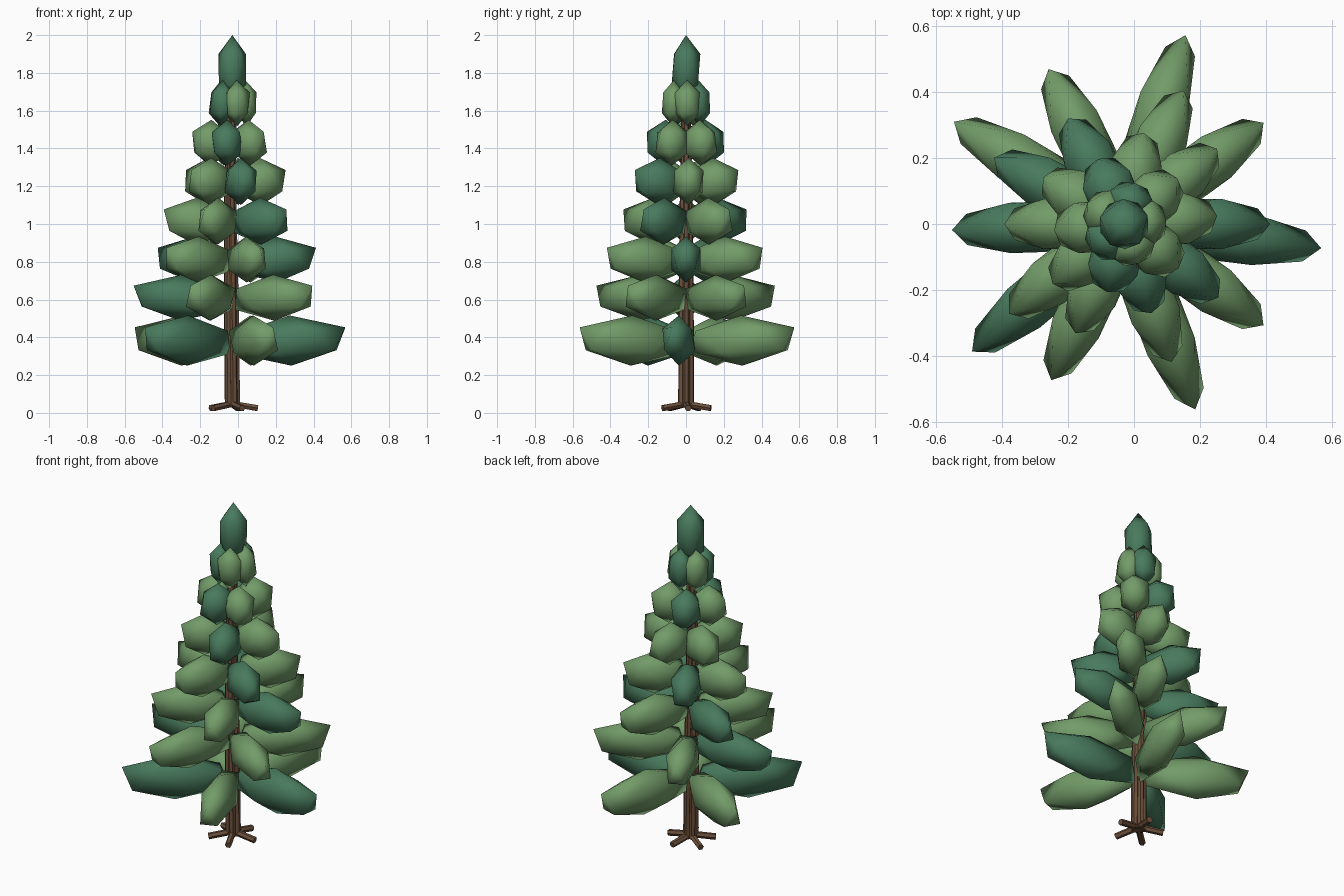
import bpy
import math
from mathutils import Matrix, Vector

if "Cube" in bpy.data.objects:
    bpy.data.objects.remove(bpy.data.objects["Cube"])

AXIS = Vector((-0.03, 0.0, 0.0))   # trunk centre line


def material(name, rgb):
    m = bpy.data.materials.new(name)
    m.diffuse_color = (*rgb, 1.0)
    m.use_nodes = True
    m.node_tree.nodes["Principled BSDF"].inputs["Base Color"].default_value = m.diffuse_color
    return m


LIGHT = material("light_green", (0.17, 0.33, 0.14))
DARK = material("dark_green", (0.065, 0.195, 0.11))
BARK = material("bark_brown", (0.15, 0.08, 0.043))


def foliage(name, angle, centre_r, z, size, tilt, mat):
    """Stretched low-poly ball whose long axis points away from the trunk."""
    bpy.ops.mesh.primitive_ico_sphere_add(subdivisions=1, radius=1)
    ob = bpy.context.object
    ob.name = name
    xf = (Matrix.Translation(AXIS + Vector((0, 0, z)))
          @ Matrix.Rotation(math.radians(angle), 4, 'Z')
          @ Matrix.Translation((centre_r, 0, 0))
          @ Matrix.Rotation(math.radians(-tilt), 4, 'Y')
          @ Matrix.Diagonal((*size, 1)))
    ob.data.transform(xf)
    ob.data.materials.append(mat)
    bpy.ops.object.shade_smooth()


# Tiers: height, reach, half height, then (angle, L light / D dark) per clump
TIERS = [
    (0.383, 0.605, 0.133, [(72, 'L'), (149, 'L'), (220, 'D'), (291, 'L'), (353, 'D')]),
    (0.610, 0.525, 0.122, [(36, 'L'), (116, 'L'), (182, 'D'), (245, 'L'), (324, 'L')]),
    (0.812, 0.445, 0.122, [(66, 'L'), (153, 'D'), (218, 'L'), (289, 'L'), (0, 'D')]),
    (1.015, 0.365, 0.125, [(39, 'L'), (118, 'D'), (180, 'L'), (246, 'L'), (322, 'D')]),
    (1.225, 0.285, 0.125, [(78, 'L'), (150, 'L'), (220, 'L'), (287, 'D'), (5, 'L')]),
    (1.430, 0.215, 0.122, [(41, 'L'), (112, 'D'), (185, 'L'), (256, 'D'), (321, 'L')]),
    (1.640, 0.130, 0.122, [(75, 'D'), (150, 'L'), (220, 'D'), (290, 'L'), (5, 'L')]),
]

for t, (z, reach, half_h, clumps) in enumerate(TIERS, 1):
    inner = 0.015
    length = (reach - inner) / 2 / 0.894
    for k, (angle, tone) in enumerate(clumps, 1):
        foliage(f"tier_{t}_clump_{k}", angle, (reach + inner) / 2, z,
                (length, 0.09 if t < 7 else 0.078, half_h), 2,
                LIGHT if tone == 'L' else DARK)

# Crown clump at the tip
foliage("crown", 20, 0.0, 1.82, (0.085, 0.085, 0.18), 0, DARK)

# Trunk: five tubes bundled together, each splaying into a root at the foot
for k in range(5):
    a = math.radians(5 + 72 * k)
    out = Vector((math.cos(a), math.sin(a), 0))
    cu = bpy.data.curves.new(f"trunk_strand_{k + 1}", 'CURVE')
    cu.dimensions = '3D'
    cu.bevel_depth = 0.018
    cu.bevel_resolution = 1
    cu.use_fill_caps = True
    sections = [
        [(0.135, 0.025), (0.0, 0.048)],                  # root
        [(0.026, 0.03), (0.024, 0.6), (0.016, 1.2), (0.006, 1.7)],
    ]
    for pts in sections:
        sp = cu.splines.new('POLY')
        sp.points.add(len(pts) - 1)
        for p, (r, z) in zip(sp.points, pts):
            drift = -0.012 * min(z / 1.1, 1) * (z < 1.5)   # slight lean
            p.co = (*(AXIS + out * r + Vector((drift, 0, z))), 1)
    cu.materials.append(BARK)
    ob = bpy.data.objects.new(cu.name, cu)
    bpy.context.collection.objects.link(ob)
    bpy.ops.object.select_all(action='DESELECT')
    ob.select_set(True)
    bpy.context.view_layer.objects.active = ob
    bpy.ops.object.convert(target='MESH')
    bpy.ops.object.shade_smooth_by_angle(angle=math.radians(50))
